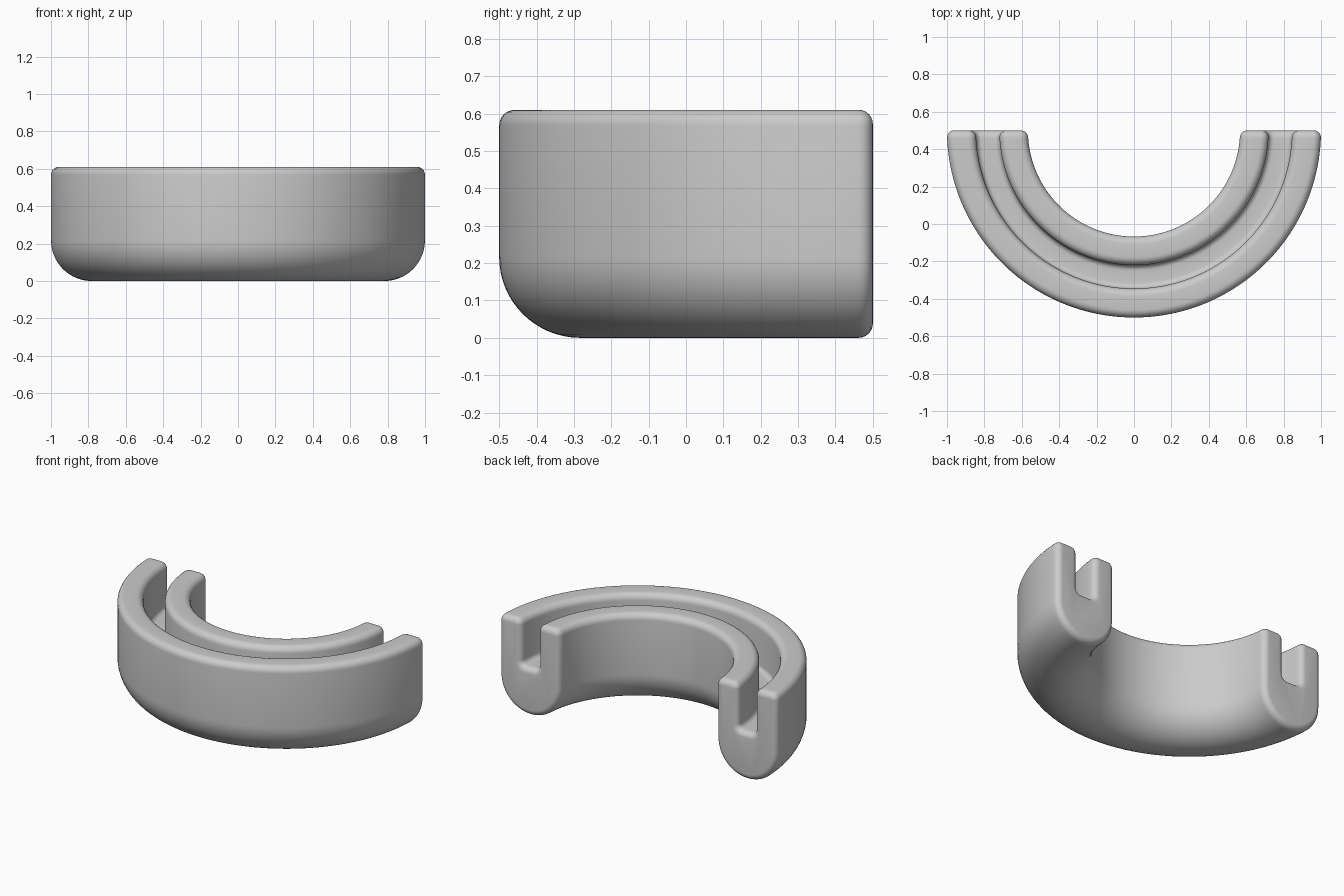
import bpy
import bmesh
from math import sin, cos, asin, pi, radians, sqrt

cube = bpy.data.objects.get("Cube")
if cube:
    bpy.data.objects.remove(cube, do_unlink=True)

# Main sizes: ring radii, groove radii, heights and roundings
R_IN, R_OUT = 0.567, 1.0
G_IN, G_OUT = 0.72, 0.845
HEIGHT, FLOOR = 0.61, 0.31
ROUND, FILLET, END_ROUND = 0.042, 0.03, 0.038
Y_END = 0.5
BELLY = (R_OUT - R_IN) / 2
SWEEP_STEPS, END_STEPS = 96, 6


def arc(cx, cz, radius, start, stop, steps):
    """Points (radius from ring axis, height) along a circular arc."""
    angles = [radians(start + (stop - start) * i / steps) for i in range(steps + 1)]
    return [(cx + radius * cos(a), cz + radius * sin(a)) for a in angles]


def outline(inset):
    """Grooved U-shaped cross-section, shrunk inwards by inset."""
    top = HEIGHT - ROUND
    r, f = ROUND - inset, FILLET + inset
    pts = arc((R_IN + R_OUT) / 2, BELLY, BELLY - inset, 180, 360, 32)
    pts += arc(R_OUT - ROUND, top, r, 0, 90, 6)
    pts += arc(G_OUT + ROUND, top, r, 90, 180, 6)
    pts += arc(G_OUT - FILLET, FLOOR + FILLET, f, 0, -90, 6)
    pts += arc(G_IN + FILLET, FLOOR + FILLET, f, -90, -180, 6)
    pts += arc(G_IN - ROUND, top, r, 0, 90, 6)
    pts += arc(R_IN + ROUND, top, r, 90, 180, 6)
    return pts


# Rounded end rings, parallel to the flat end face
end_rings = []
for i in range(END_STEPS):
    t = pi / 2 * i / END_STEPS
    depth = END_ROUND * (1 - cos(t))
    pts = outline(END_ROUND * (1 - sin(t)))
    end_rings.append([(sqrt(r * r - depth * depth), Y_END - depth, z) for r, z in pts])

# Rings swept around the half circle
sweep_rings = []
for i in range(SWEEP_STEPS + 1):
    ring = []
    for r, z in outline(0):
        a0 = asin(END_ROUND / r)
        a = a0 + (pi - 2 * a0) * i / SWEEP_STEPS
        ring.append((r * cos(a), Y_END - r * sin(a), z))
    sweep_rings.append(ring)

mirrored = [[(-x, y, z) for x, y, z in ring] for ring in reversed(end_rings)]

# Skin the rings and cap both ends
bm = bmesh.new()
rings = [[bm.verts.new(p) for p in ring] for ring in end_rings + sweep_rings + mirrored]
for a, b in zip(rings, rings[1:]):
    n = len(a)
    for i in range(n):
        j = (i + 1) % n
        bm.faces.new((a[i], a[j], b[j], b[i]))
bm.faces.new(rings[0])
bm.faces.new(rings[-1])
bmesh.ops.recalc_face_normals(bm, faces=bm.faces[:])
mesh = bpy.data.meshes.new("grooved_half_ring")
bm.to_mesh(mesh)
bm.free()

half_ring = bpy.data.objects.new("grooved_half_ring", mesh)
bpy.context.collection.objects.link(half_ring)

# Plain grey material
grey = bpy.data.materials.new("light_grey")
grey.use_nodes = True
colour = (0.6, 0.6, 0.6, 1.0)
grey.diffuse_color = colour
grey.node_tree.nodes["Principled BSDF"].inputs["Base Color"].default_value = colour
mesh.materials.append(grey)

# Smooth shading
bpy.ops.object.select_all(action="DESELECT")
half_ring.select_set(True)
bpy.context.view_layer.objects.active = half_ring
bpy.ops.object.shade_smooth_by_angle(angle=radians(30))
